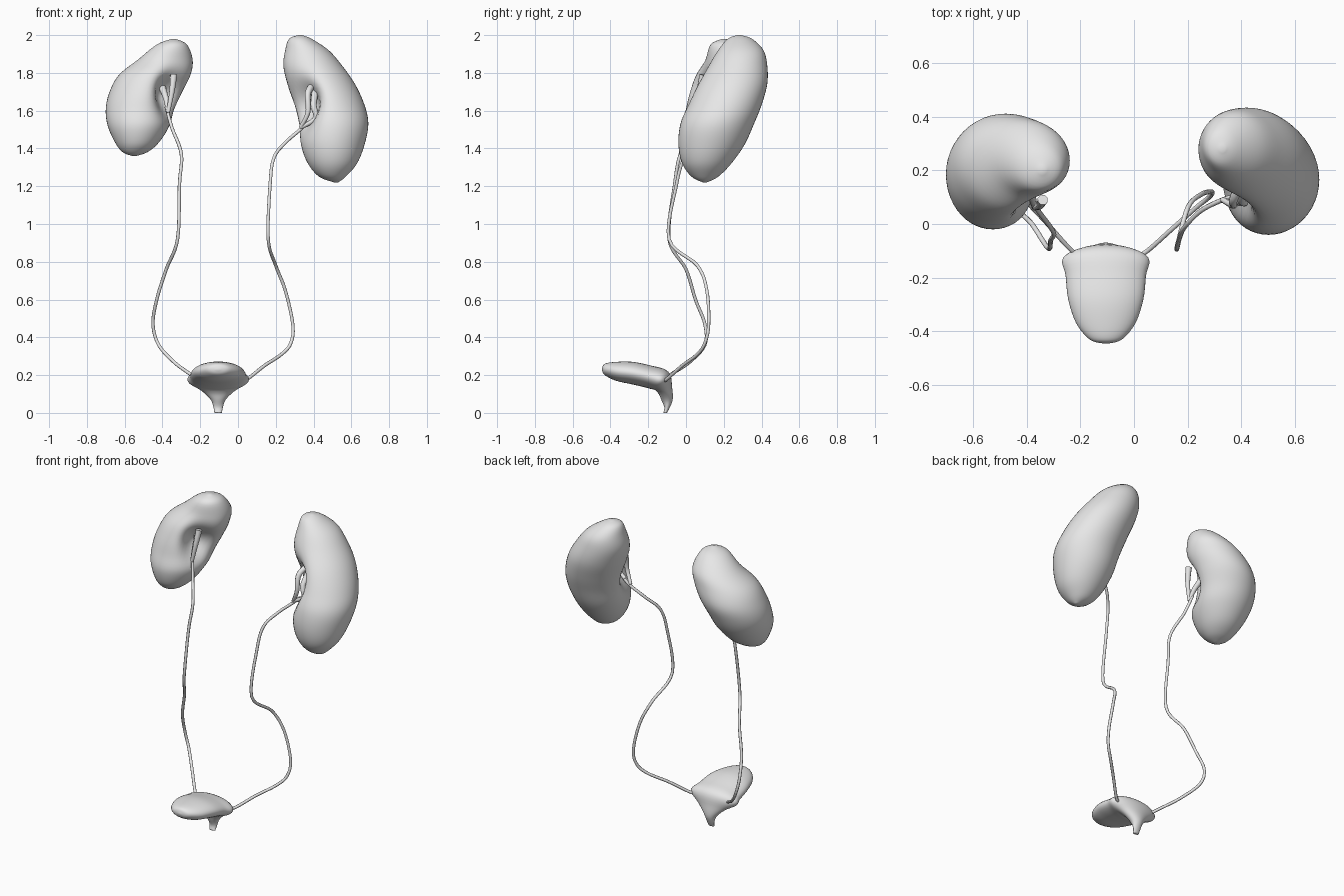
import bpy
import bmesh
import math
from mathutils import Vector

cube = bpy.data.objects.get("Cube")
if cube:
    bpy.data.objects.remove(cube, do_unlink=True)

# One plain material for every part
grey = bpy.data.materials.new("light grey")
grey.use_nodes = True
colour = (0.8, 0.8, 0.8, 1)
grey.diffuse_color = colour
grey.node_tree.nodes["Principled BSDF"].inputs["Base Color"].default_value = colour


def resample(rows, steps):
    """Smooth spline through rows of numbers, with even steps per span."""
    last = len(rows) - 1
    result = []
    for i in range(last):
        a, b = rows[max(i - 1, 0)], rows[i]
        c, d = rows[i + 1], rows[min(i + 2, last)]
        for k in range(steps):
            t = k / steps
            result.append([
                q + t * (r - p + t * (2 * p - 5 * q + 4 * r - s + t * (3 * q - p - 3 * r + s))) / 2
                for p, q, r, s in zip(a, b, c, d)
            ])
    result.append(list(rows[-1]))
    return result


def finish(obj):
    obj.data.materials.clear()
    obj.data.materials.append(grey)
    for face in obj.data.polygons:
        face.use_smooth = True


def loft(name, rings):
    """Skin a closed surface over a stack of rings."""
    bm = bmesh.new()
    loops = [[bm.verts.new(point) for point in ring] for ring in rings]
    for lower, upper in zip(loops, loops[1:]):
        count = len(lower)
        for i in range(count):
            j = (i + 1) % count
            bm.faces.new((lower[i], lower[j], upper[j], upper[i]))
    bm.faces.new(loops[0])
    bm.faces.new(loops[-1])
    bmesh.ops.recalc_face_normals(bm, faces=bm.faces)
    mesh = bpy.data.meshes.new(name)
    bm.to_mesh(mesh)
    bm.free()
    obj = bpy.data.objects.new(name, mesh)
    bpy.context.collection.objects.link(obj)
    finish(obj)


def circle(count):
    for i in range(count):
        angle = math.tau * i / count
        yield math.cos(angle), math.sin(angle)


def kidney(name, rows, hilum, inward, depth, reach):
    """Rows hold height, then the x and y limits of each level."""
    rings = []
    for z, x0, x1, y0, y1 in resample(rows, 5):
        ring = []
        for c, s in circle(48):
            point = Vector(((x0 + x1 + (x1 - x0) * c) / 2, (y0 + y1 + (y1 - y0) * s) / 2, z))
            # Press in the hollow where the vessels enter
            offset = point - Vector(hilum)
            offset.z *= 0.8
            point += Vector(inward) * depth * math.exp(-(offset.length / reach) ** 2)
            ring.append(point)
        rings.append(ring)
    loft(name, rings)


def tube(name, path, start, end):
    """Round tube along a smooth path, its radius running from start to end."""
    points = resample(path, 6)
    curve = bpy.data.curves.new(name, "CURVE")
    curve.dimensions = "3D"
    curve.bevel_depth = 1
    curve.bevel_resolution = 2
    curve.use_fill_caps = True
    spline = curve.splines.new("POLY")
    spline.points.add(len(points) - 1)
    for i, (target, point) in enumerate(zip(spline.points, points)):
        target.co = (*point, 1)
        target.radius = start + (end - start) * i / (len(points) - 1)
    obj = bpy.data.objects.new(name, curve)
    bpy.context.collection.objects.link(obj)
    bpy.ops.object.select_all(action="DESELECT")
    obj.select_set(True)
    bpy.context.view_layer.objects.active = obj
    bpy.ops.object.convert(target="MESH")
    finish(bpy.context.view_layer.objects.active)


# Kidneys
kidney("left_kidney", [
    (2, .32, .34, .27, .29),
    (1.98, .27, .39, .22, .35),
    (1.92, .25, .48, .17, .41),
    (1.84, .24, .55, .12, .43),
    (1.74, .26, .62, .06, .43),
    (1.63, .29, .67, .01, .4),
    (1.53, .31, .69, -.03, .36),
    (1.42, .33, .67, -.04, .31),
    (1.32, .37, .63, -.02, .24),
    (1.25, .43, .57, .03, .17),
    (1.22, .51, .53, .09, .11),
], (.32, .08, 1.63), (.75, .65, 0), .12, .1)

kidney("right_kidney", [
    (1.98, -.35, -.33, .19, .21),
    (1.95, -.43, -.27, .13, .29),
    (1.87, -.53, -.24, .1, .37),
    (1.79, -.63, -.25, .05, .4),
    (1.7, -.68, -.29, .02, .41),
    (1.61, -.7, -.33, 0, .38),
    (1.52, -.69, -.36, -.02, .33),
    (1.43, -.65, -.42, 0, .25),
    (1.38, -.61, -.48, .04, .17),
    (1.36, -.56, -.54, .08, .1),
], (-.33, .08, 1.69), (-.75, .65, 0), .11, .09)

# Ureters, from the kidneys down to the bladder corners
tube("left_ureter", [
    (.37, .1, 1.54), (.33, .09, 1.5), (.25, .05, 1.43), (.19, -.01, 1.35),
    (.17, -.05, 1.21), (.16, -.09, .92), (.2, .06, .78), (.25, .11, .65),
    (.29, .12, .47), (.28, .1, .37), (.23, .06, .31), (.14, -.02, .25),
    (.05, -.1, .18), (.01, -.12, .17),
], .009, .009)

tube("right_ureter", [
    (-.38, .08, 1.62), (-.35, .04, 1.51), (-.3, -.03, 1.37), (-.31, -.06, 1.21),
    (-.32, -.09, .92), (-.38, 0, .76), (-.43, .05, .6), (-.45, .1, .47),
    (-.42, .1, .36), (-.34, .02, .27), (-.26, -.07, .21), (-.22, -.11, .18),
], .009, .009)

# Branches joining each ureter to its kidney
branches = {
    "left_inner_branch": [(.33, .09, 1.51), (.37, .07, 1.59), (.37, .09, 1.69), (.4, .16, 1.74)],
    "left_outer_branch": [(.33, .09, 1.51), (.41, .08, 1.56), (.4, .09, 1.63), (.41, .15, 1.71)],
    "right_inner_branch": [(-.37, .06, 1.59), (-.35, .07, 1.7), (-.34, .09, 1.79)],
    "right_outer_branch": [(-.37, .06, 1.59), (-.38, .1, 1.66), (-.4, .16, 1.72)],
}
for name, path in branches.items():
    tube(name, path, .01, .02)

# Bladder: y, z, half width, half thickness and tilt of each section
sections = [
    (-.445, .23, .01, .005, 0),
    (-.43, .23, .06, .03, 0),
    (-.37, .22, .11, .05, 0),
    (-.28, .21, .14, .06, 0),
    (-.19, .19, .15, .06, 10),
    (-.13, .17, .16, .06, 38),
    (-.11, .12, .09, .04, 65),
    (-.1, .07, .04, .03, 85),
    (-.1, .03, .025, .015, 90),
    (-.11, 0, .02, .01, 90),
]
bladder_rings = []
for y, z, width, thickness, tilt in resample(sections, 5):
    lean = math.radians(tilt)
    bladder_rings.append([
        (-.105 + width * c, y + thickness * s * math.sin(lean), z + thickness * s * math.cos(lean))
        for c, s in circle(40)
    ])
loft("bladder", bladder_rings)
